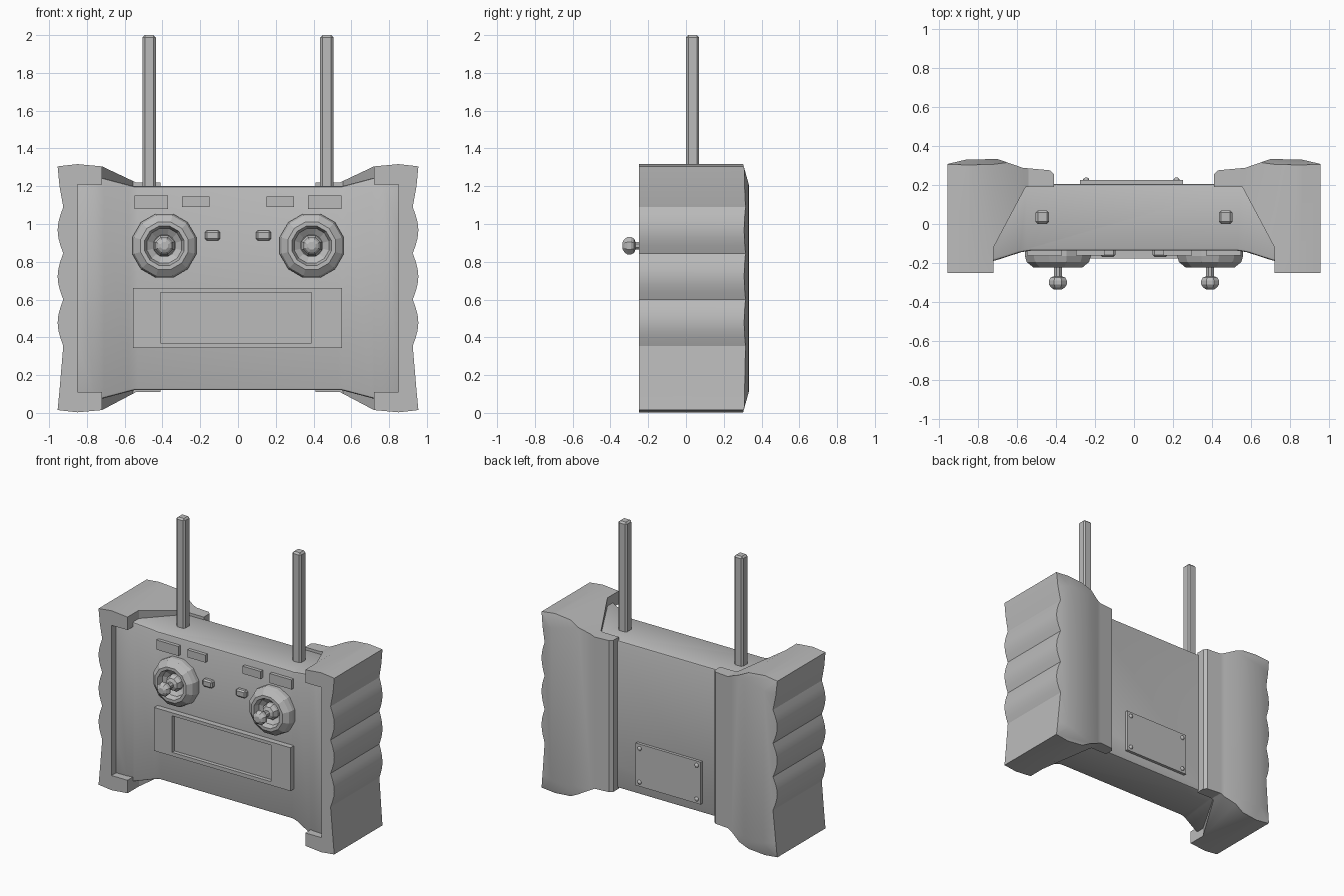
import bpy
import bmesh
import math
from mathutils import Matrix, Vector

if "Cube" in bpy.data.objects:
    bpy.data.objects.remove(bpy.data.objects["Cube"], do_unlink=True)

grey = bpy.data.materials.new("plain grey")
grey.use_nodes = True
GREY = (0.5, 0.5, 0.5, 1)
grey.diffuse_color = GREY
grey.node_tree.nodes["Principled BSDF"].inputs["Base Color"].default_value = GREY


def make(name, bm):
    bmesh.ops.recalc_face_normals(bm, faces=bm.faces)
    mesh = bpy.data.meshes.new(name)
    bm.to_mesh(mesh)
    bm.free()
    mesh.materials.append(grey)
    ob = bpy.data.objects.new(name, mesh)
    bpy.context.collection.objects.link(ob)
    return ob


def prism(name, points, axis, lo, hi):
    """Extrude a closed 2D outline along the named axis."""
    bm = bmesh.new()
    put = {"x": lambda a, b, c: (c, a, b),
           "y": lambda a, b, c: (a, c, b),
           "z": lambda a, b, c: (a, b, c)}[axis]
    rings = [[bm.verts.new(put(a, b, c)) for a, b in points] for c in (lo, hi)]
    n = len(points)
    for i in range(n):
        j = (i + 1) % n
        bm.faces.new((rings[0][i], rings[0][j], rings[1][j], rings[1][i]))
    bm.faces.new(rings[0])
    bm.faces.new(rings[1])
    return make(name, bm)


def box(name, x0, x1, y0, y1, z0, z1):
    return prism(name, [(x0, z0), (x1, z0), (x1, z1), (x0, z1)], "y", y0, y1)


def bake(ob):
    dg = bpy.context.evaluated_depsgraph_get()
    mesh = bpy.data.meshes.new_from_object(ob.evaluated_get(dg))
    ob.modifiers.clear()
    ob.data = mesh


def combine(ob, cutter, operation):
    mod = ob.modifiers.new("cut", "BOOLEAN")
    mod.operation, mod.object, mod.solver = operation, cutter, "EXACT"
    bake(ob)
    bpy.data.objects.remove(cutter, do_unlink=True)


def bevel(ob, width, segments=1):
    mod = ob.modifiers.new("bevel", "BEVEL")
    mod.width, mod.segments = width, segments
    mod.limit_method, mod.angle_limit = "ANGLE", math.radians(40)
    bake(ob)


def smooth(ob, angle=30):
    bpy.ops.object.select_all(action="DESELECT")
    ob.select_set(True)
    bpy.context.view_layer.objects.active = ob
    bpy.ops.object.shade_smooth_by_angle(angle=math.radians(angle))


def mirror(ob):
    ob.modifiers.new("mirror", "MIRROR").use_axis[0] = True


def lathe(name, profile, sides, x, z):
    """Turn (radius, y) pairs around an axis pointing to the front."""
    bm = bmesh.new()
    rings = []
    for r, y in profile:
        angles = [math.tau * (i + 0.5) / sides for i in range(sides)]
        rings.append([bm.verts.new((x + r * math.cos(a), y, z + r * math.sin(a)))
                      for a in angles])
    for a, b in zip(rings, rings[1:]):
        for i in range(sides):
            j = (i + 1) % sides
            bm.faces.new((a[i], a[j], b[j], b[i]))
    bm.faces.new(rings[0])
    bm.faces.new(rings[-1])
    return make(name, bm)


MID = 0.66  # height of the case's plane of symmetry


def flipped(half):
    """Add the lower half of an outline to its upper half."""
    return half + [(a, 2 * MID - b) for a, b in reversed(half)]


# Case: waisted outline, front curving forward at both ends
upper = [(0.55, 1.2), (0.72, 1.245), (0.87, 1.245)]
body = prism("body", flipped([(-a, b) for a, b in reversed(upper)] + upper), "y", -0.4, 0.4)
front = [(0.53, -0.137), (0.58, -0.145), (0.71, -0.187), (0.76, -0.195), (0.87, -0.197)]
plan = [(-a, b) for a, b in reversed(front)] + front + [(0.87, 0.205), (-0.87, 0.205)]
combine(body, prism("plan", plan, "z", -0.1, 1.5), "INTERSECT")
bevel(body, 0.012, 2)
smooth(body)

# Grips: scalloped side, wrapped back, pocket around the case end
scallops = [(0.955, 1.305), (0.945, 1.2)]
valleys = [1.09, 0.845, 0.6, 0.355]
STEPS = 6
for a, b in zip(valleys, valleys[1:]):
    for i in range(STEPS):
        t = i / STEPS
        scallops.append((0.925 + 0.03 * math.sin(math.pi * t), a + (b - a) * t))
scallops += [(0.925, valleys[-1]), (0.945, 0.12), (0.955, 0.015)]
top = [(0.41, 1.22), (0.54, 1.22), (0.72, 1.305), (0.85, 1.317)]
bottom = [(0.85, 0.003), (0.72, 0.015), (0.54, 0.11), (0.41, 0.11)]
grip = prism("grips", top + scallops + bottom, "y", -0.5, 0.5)
wrap = [(1.0, -0.25), (0.72, -0.25), (0.72, -0.12), (0.555, 0.19), (0.41, 0.19),
        (0.41, 0.255), (0.43, 0.275), (0.57, 0.288), (0.70, 0.333), (0.86, 0.33),
        (0.955, 0.308), (1.0, 0.297)]
combine(grip, prism("wrap", wrap, "z", -0.2, 1.6), "INTERSECT")
depth = flipped([(-0.26, 1.4), (0.28, 1.4), (0.303, 1.315), (0.335, 1.2)])
combine(grip, prism("depth", depth, "x", 0.2, 1.2), "INTERSECT")
combine(grip, box("pocket", 0.6, 0.85, -0.4, -0.17, 0.11, 1.21), "DIFFERENCE")
smooth(grip, 25)
mirror(grip)

# Screen bezel with a recessed display
bezel = box("screen_bezel", -0.555, 0.55, -0.178, -0.12, 0.343, 0.66)
combine(bezel, box("window", -0.41, 0.39, -0.3, -0.15, 0.37, 0.637), "DIFFERENCE")

# Stick housings and sticks
housing = [(0.175, -0.13), (0.175, -0.165), (0.165, -0.195), (0.13, -0.223),
           (0.108, -0.223), (0.095, -0.185), (0.06, -0.16)]
mirror(lathe("stick_housings", housing, 12, 0.39, 0.885))
collar = [(0.06, -0.15), (0.06, -0.185), (0.045, -0.21), (0.022, -0.22),
          (0.022, -0.268), (0.04, -0.274), (0.05, -0.29), (0.05, -0.31),
          (0.038, -0.326), (0.022, -0.335)]
mirror(lathe("control_sticks", collar, 8, 0.39, 0.885))

# Switches and small buttons on the front
mirror(box("outer_switches", 0.37, 0.548, -0.162, -0.12, 1.08, 1.15))
mirror(box("inner_switches", 0.15, 0.297, -0.162, -0.12, 1.09, 1.145))
button = box("small_buttons", 0.095, 0.175, -0.168, -0.12, 0.912, 0.966)
bevel(button, 0.01)
mirror(button)

# Antennas
antenna = prism("antennas", [(0.435, 0.0), (0.505, 0.0), (0.505, 0.07), (0.435, 0.07)],
                "z", 1.15, 2.0)
bevel(antenna, 0.012)
mirror(antenna)

# Rear cover plate with four screws
box("rear_cover", -0.277, 0.25, 0.19, 0.226, 0.19, 0.5)
bm = bmesh.new()
for x in (-0.245, 0.218):
    for z in (0.222, 0.468):
        spot = Matrix.Translation(Vector((x, 0.226, z))) @ Matrix.Diagonal((1, 0.8, 1, 1))
        bmesh.ops.create_uvsphere(bm, u_segments=10, v_segments=6, radius=0.016, matrix=spot)
smooth(make("rear_screws", bm), 60)
